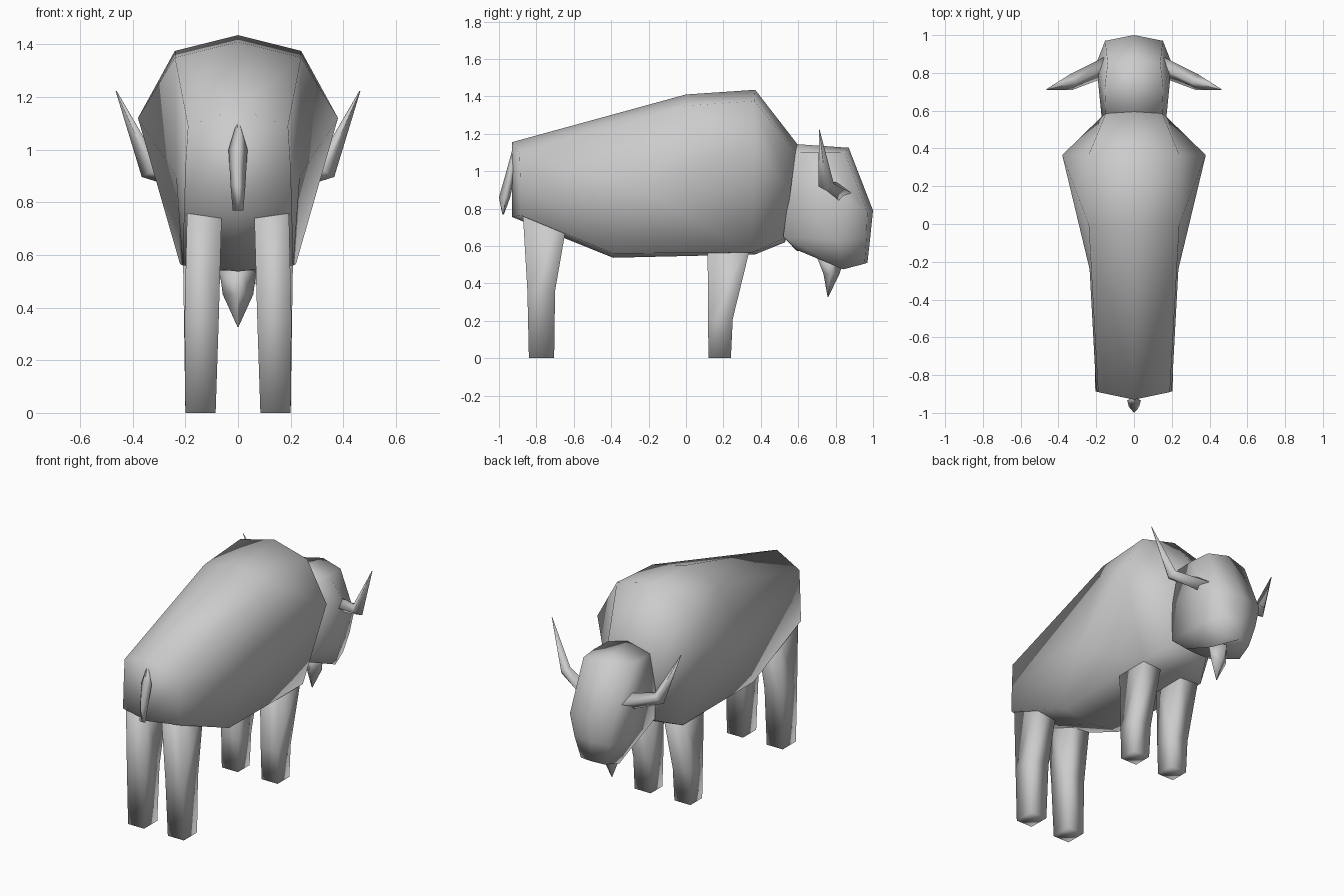
import bpy, bmesh
from mathutils import Vector, Matrix

if "Cube" in bpy.data.objects:
    bpy.data.objects.remove(bpy.data.objects["Cube"])


def finish(name, bm, mirror=True):
    if mirror:
        bmesh.ops.mirror(bm, geom=bm.verts[:] + bm.edges[:] + bm.faces[:],
                         matrix=Matrix.Identity(4), merge_dist=0.0005, axis='X')
    bmesh.ops.recalc_face_normals(bm, faces=bm.faces[:])
    for f in bm.faces:
        f.smooth = True
    me = bpy.data.meshes.new(name)
    bm.to_mesh(me)
    bm.free()
    ob = bpy.data.objects.new(name, me)
    bpy.context.collection.objects.link(ob)
    return ob


def loft(name, rings, closed=True, mirror=True):
    """Skin consecutive rings and cap both ends; open rings are half sections."""
    bm = bmesh.new()
    vs = [[bm.verts.new(p) for p in r] for r in rings]
    n = len(rings[0])
    for a, b in zip(vs, vs[1:]):
        for i in range(n if closed else n - 1):
            j = (i + 1) % n
            bm.faces.new((a[i], a[j], b[j], b[i]))
    bm.faces.new(vs[0])
    bm.faces.new(vs[-1])
    return finish(name, bm, mirror)


# Body: half sections from spine to belly
loft("body", [
    [(0, -.93, 1.155), (.19, -.89, 1.09), (.2, -.885, .93), (.205, -.885, .765), (0, -.93, .755)],
    [(0, 0, 1.41), (.24, 0, 1.35), (.235, -.24, .9), (.21, -.39, .56), (0, -.39, .537)],
    [(0, .37, 1.435), (.24, .365, 1.375), (.38, .365, 1.12), (.22, .35, .565), (0, .37, .555)],
    [(0, .595, 1.145), (.15, .585, 1.10), (.18, .56, .9), (.12, .525, .64), (0, .53, .62)],
], closed=False)

# Head: half sections from nape to nose, top to jaw
loft("head", [
    [(0, .585, 1.145), (.15, .585, 1.10), (.155, .72, 1.10), (.14, .85, 1.10), (0, .87, 1.125)],
    [(0, .545, .87), (.17, .55, .87), (.2, .85, .85), (.153, .97, .78), (0, 1.0, .79)],
    [(0, .52, .65), (.14, .52, .65), (.165, .81, .63), (.125, .965, .64), (0, .985, .645)],
    [(0, .59, .575), (.09, .59, .58), (.11, .84, .475), (.085, .955, .505), (0, .97, .51)],
], closed=False)


# Legs: (z, x min, x max, y min, y max) per level
def legs(name, levels):
    loft(name, [[(x0, y0, z), (x1, y0, z), (x1, y1, z), (x0, y1, z)]
                for z, x0, x1, y0, y1 in levels])


legs("hind_legs", [(0, .085, .2, -.84, -.705), (.36, .073, .203, -.848, -.70),
                   (.82, .06, .192, -.875, -.62)])
legs("shoulder_legs", [(0, .085, .2, .12, .24), (.21, .08, .203, .118, .25),
                       (.66, .075, .21, .115, .36)])

# Horns: tapered bent spikes
path = [Vector((.14, .835, .88)), Vector((.335, .75, .925)), Vector((.463, .712, 1.223))]
radii = [.052, .042, .002]
rings = []
for i, (p, r) in enumerate(zip(path, radii)):
    t = (path[min(i + 1, 2)] - path[max(i - 1, 0)]).normalized()
    u = t.cross(Vector((0, 1, 0))).normalized()
    v = t.cross(u)
    rings.append([p + u * r, p + v * r, p - u * r, p - v * r])
loft("horns", rings)


# Tail and beard: diamond sections (z, half width, back y, middle y, front y)
def spike(name, levels):
    loft(name, [[(0, a, z), (w, m, z), (0, b, z), (-w, m, z)]
                for z, w, a, m, b in levels], mirror=False)


spike("tail", [(1.11, .003, -.93, -.925, -.92), (1.0, .036, -.96, -.935, -.91),
               (.86, .028, -1.0, -.965, -.94), (.768, .02, -.982, -.978, -.974)])
spike("beard", [(.54, .07, .70, .77, .85), (.45, .058, .735, .775, .82),
                (.327, .002, .757, .759, .761)])
